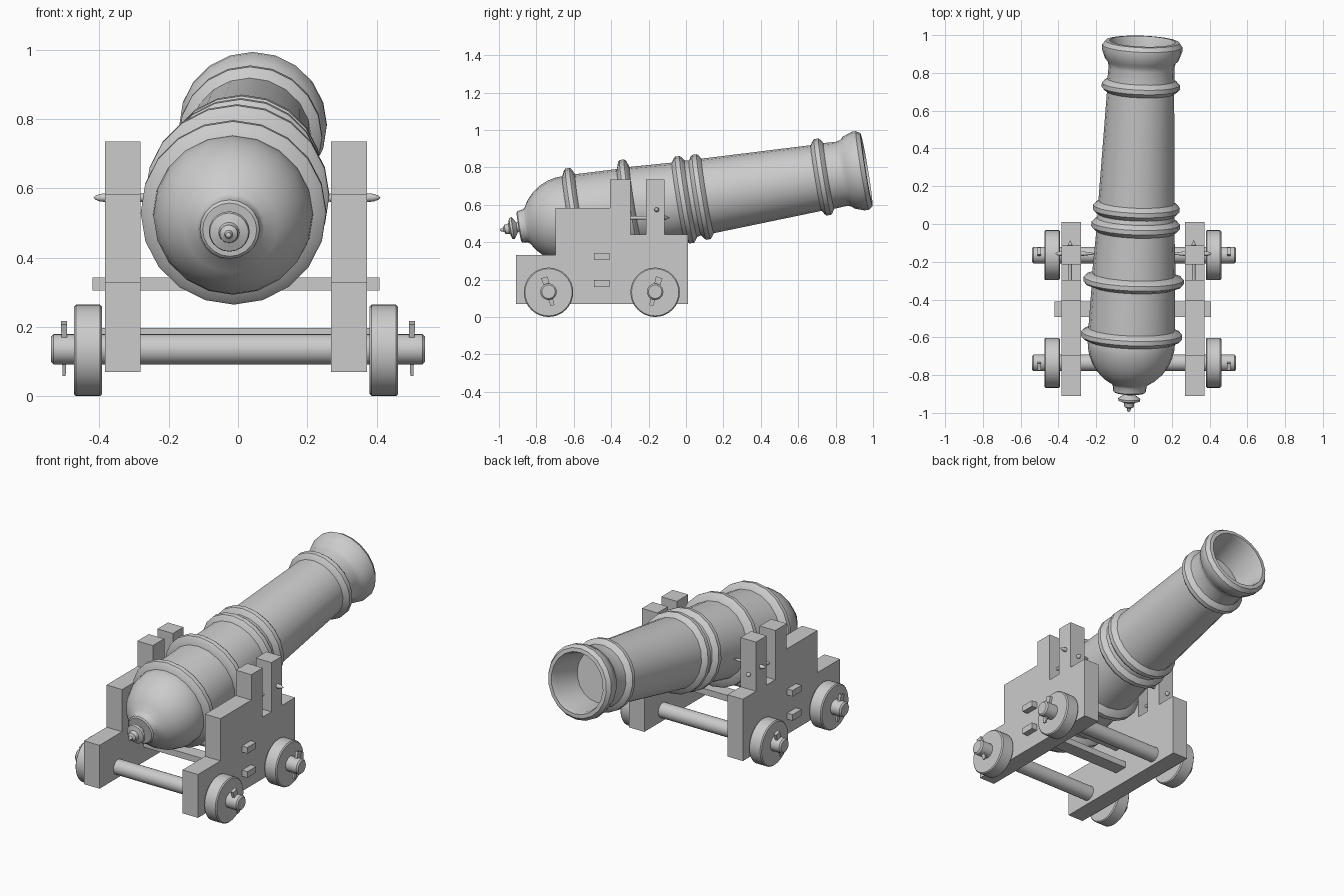
import bpy, bmesh
from math import radians, cos, sin, pi
from mathutils import Vector, Matrix

if "Cube" in bpy.data.objects:
    bpy.data.objects.remove(bpy.data.objects["Cube"])

CX = -0.006  # the carriage sits slightly off centre


def finish(bm, name, smooth=True):
    bmesh.ops.remove_doubles(bm, verts=bm.verts, dist=1e-5)
    bmesh.ops.recalc_face_normals(bm, faces=bm.faces)
    me = bpy.data.meshes.new(name)
    bm.to_mesh(me)
    bm.free()
    if smooth:
        for p in me.polygons:
            p.use_smooth = True
        me.set_sharp_from_angle(angle=radians(32))
    ob = bpy.data.objects.new(name, me)
    bpy.context.collection.objects.link(ob)
    return ob


def lathe(name, profile, origin, direction, sides):
    """Revolve (distance, radius) points around an axis."""
    bm = bmesh.new()
    rings = []
    for t, r in profile:
        if r == 0:
            rings.append([bm.verts.new((0, 0, t))] * sides)
        else:
            rings.append([bm.verts.new((r * cos(2 * pi * i / sides), r * sin(2 * pi * i / sides), t))
                          for i in range(sides)])
    for a, b in zip(rings, rings[1:]):
        for i in range(sides):
            j = (i + 1) % sides
            loop = list(dict.fromkeys((a[i], a[j], b[j], b[i])))
            bm.faces.new(loop)
    m = Matrix.Translation(origin) @ Vector(direction).to_track_quat('Z', 'Y').to_matrix().to_4x4()
    bm.transform(m)
    return finish(bm, name)


def box(name, lo, hi):
    bm = bmesh.new()
    bmesh.ops.create_cube(bm, size=1)
    lo, hi = Vector(lo), Vector(hi)
    for v in bm.verts:
        v.co = Vector([l + (h - l) * (c + 0.5) for l, h, c in zip(lo, hi, v.co)])
    return finish(bm, name, False)


# Barrel: one lathed profile in (y, radius), tilted up and slightly yawed
def band(y, r, body, w=0.034):
    return [(y - w, body), (y - w * 0.6, r - 0.008), (y - w * 0.35, r), (y + w * 0.35, r),
            (y + w * 0.6, r - 0.008), (y + w, body)]


barrel = [(-0.995, 0), (-0.99, 0.008), (-0.975, 0.012), (-0.967, 0.026), (-0.955, 0.026),
          (-0.945, 0.03), (-0.937, 0.056), (-0.925, 0.059), (-0.915, 0.045), (-0.903, 0.027),
          (-0.893, 0.027), (-0.893, 0.078), (-0.887, 0.086), (-0.858, 0.09)]
barrel += [(-0.63 - 0.24 * cos(radians(a)), 0.231 * sin(radians(a))) for a in (25, 36, 48, 60, 72, 82, 90)]
barrel += band(-0.59, 0.268, 0.23) + band(-0.30, 0.266, 0.221)
barrel += band(-0.008, 0.235, 0.207) + band(0.082, 0.23, 0.202)
barrel += band(0.73, 0.207, 0.178)
barrel += [(0.83, 0.174), (0.855, 0.18), (0.87, 0.195), (0.92, 0.213), (0.943, 0.213), (0.965, 0.197),
           (0.967, 0.175), (0.94, 0.166), (0.77, 0.148), (0.77, 0)]
axis = Vector((0.037, 1, 0.165))
lathe("barrel", [((y + 1) * axis.length, r) for y, r in barrel], (-0.028, -1, 0.463), axis, 20)

# Stepped side cheeks
outline = [(-0.91, 0.07), (0.01, 0.07), (0.01, 0.44), (-0.115, 0.44), (-0.115, 0.735), (-0.215, 0.735),
           (-0.215, 0.44), (-0.297, 0.44), (-0.297, 0.735), (-0.405, 0.735), (-0.405, 0.583),
           (-0.697, 0.583), (-0.697, 0.33), (-0.91, 0.33)]
for side, s in (("left", -1), ("right", 1)):
    bm = bmesh.new()
    f = bm.faces.new([bm.verts.new((CX + s * 0.275, y, z)) for y, z in outline])
    ext = bmesh.ops.extrude_face_region(bm, geom=[f])
    bmesh.ops.translate(bm, vec=(s * 0.103, 0, 0), verts=[v for v in ext["geom"] if isinstance(v, bmesh.types.BMVert)])
    finish(bm, side + "_cheek", False)

    # Pins through the cheek posts
    lathe(side + "_cross_pin", [(0.19, 0), (0.22, 0.006), (0.27, 0.012), (0.375, 0.013), (0.395, 0.011),
                                (0.408, 0.006), (0.414, 0)], (CX / 2, -0.157, 0.573), (s, 0, 0), 12)
    lathe(side + "_long_pin", [(-0.32, 0), (-0.32, 0.009), (-0.12, 0.009), (-0.112, 0.013), (-0.085, 0)],
          (-0.011 + s * 0.327, 0, 0.53), (0, 1, 0), 12)

# Cross bars tying the cheeks together
for name, z in (("lower_bar", 0.16), ("upper_bar", 0.305)):
    box(name, (-0.42, -0.493, z), (0.408, -0.41, z + 0.037))

# Axles, wheels and tapered linch pins
for end, y, lean in (("rear", -0.735, -1), ("front", -0.165, 1)):
    lathe(end + "_axle", [(-0.54, 0), (-0.54, 0.036), (-0.532, 0.044), (0.532, 0.044), (0.54, 0.036), (0.54, 0)],
          (0, y, 0.135), (1, 0, 0), 24)
    for side, s in (("left", -1), ("right", 1)):
        lathe(f"{end}_{side}_wheel", [(-0.041, 0), (-0.041, 0.126), (-0.035, 0.132), (0.035, 0.132),
                                      (0.041, 0.126), (0.041, 0)],
              (CX + s * 0.427, y, 0.132), (1, 0, 0), 32)
        pin = box(f"{end}_{side}_linch_pin", (-0.009, -0.018, -0.077), (0.009, 0.018, 0.08))
        for v in pin.data.vertices:
            if v.co.z < 0:
                v.co.x *= 0.5
                v.co.y *= 0.6
        pin.location = (s * 0.502, y, 0.135)
        pin.rotation_euler = (-lean * radians(16), 0, 0)
